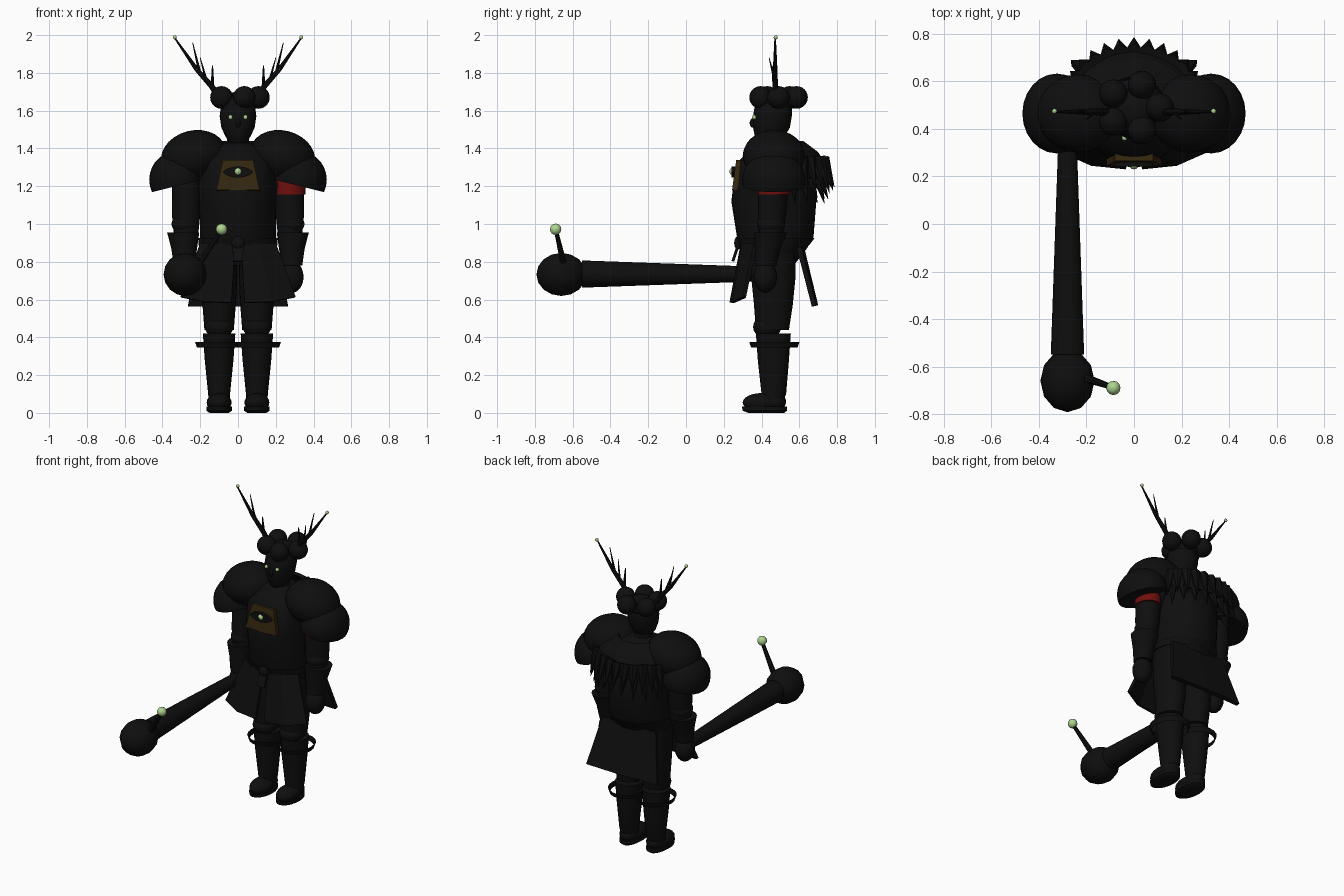
import bpy, bmesh, math, random
from mathutils import Vector, Matrix

if "Cube" in bpy.data.objects:
    bpy.data.objects.remove(bpy.data.objects["Cube"])

random.seed(4)


def mat(name, rgb):
    m = bpy.data.materials.new(name)
    m.diffuse_color = (*rgb, 1)
    m.use_nodes = True
    m.node_tree.nodes["Principled BSDF"].inputs["Base Color"].default_value = m.diffuse_color
    return m


BLACK = mat("black iron", (0.0045, 0.0045, 0.0045))
GREEN = mat("pale green glow", (0.42, 0.66, 0.28))
BRONZE = mat("dark bronze", (0.034, 0.020, 0.005))
RED = mat("dark red", (0.16, 0.005, 0.004))


def finish(name, bm, m=BLACK, smooth=True):
    bmesh.ops.recalc_face_normals(bm, faces=bm.faces)
    me = bpy.data.meshes.new(name)
    bm.to_mesh(me)
    bm.free()
    me.materials.append(m)
    ob = bpy.data.objects.new(name, me)
    bpy.context.collection.objects.link(ob)
    if smooth:
        bpy.ops.object.select_all(action='DESELECT')
        ob.select_set(True)
        bpy.context.view_layer.objects.active = ob
        bpy.ops.object.shade_smooth_by_angle(angle=math.radians(40))
    return ob


def ball(name, c, r, m=BLACK, seg=20, tilt=0, cut=None):
    """Ellipsoid, optionally tilted about y and trimmed by a plane (point, normal)."""
    if not isinstance(r, tuple):
        r = (r, r, r)
    bm = bmesh.new()
    bmesh.ops.create_uvsphere(bm, u_segments=seg, v_segments=seg // 2 + 2, radius=1)
    bm.transform(Matrix.Translation(c) @ Matrix.Rotation(tilt, 4, 'Y') @ Matrix.Diagonal((*r, 1)))
    if cut:
        geom = bm.verts[:] + bm.edges[:] + bm.faces[:]
        bmesh.ops.bisect_plane(bm, geom=geom, plane_co=cut[0], plane_no=cut[1], clear_inner=True)
        bmesh.ops.holes_fill(bm, edges=[e for e in bm.edges if e.is_boundary], sides=0)
    return finish(name, bm, m)


def rod(name, a, b, r1, r2, m=BLACK, seg=10):
    """Tapered cylinder from a to b."""
    a, b = Vector(a), Vector(b)
    d = b - a
    bm = bmesh.new()
    bmesh.ops.create_cone(bm, cap_ends=True, segments=seg, radius1=r1, radius2=r2, depth=d.length)
    bm.transform(Matrix.Translation((a + b) / 2) @ d.to_track_quat('Z', 'Y').to_matrix().to_4x4())
    return finish(name, bm, m)


def loft(name, rings, m=BLACK, seg=20, cap=True):
    """Elliptical rings (z, cx, rx, y_front, y_back) joined into a skin."""
    bm = bmesh.new()
    loops = []
    for z, cx, rx, y0, y1 in rings:
        loops.append([bm.verts.new((cx + rx * math.cos(2 * math.pi * i / seg),
                                    (y0 + y1) / 2 + (y1 - y0) / 2 * math.sin(2 * math.pi * i / seg), z))
                      for i in range(seg)])
    for p, q in zip(loops, loops[1:]):
        for i in range(seg):
            j = (i + 1) % seg
            bm.faces.new((p[i], p[j], q[j], q[i]))
    if cap:
        bm.faces.new(loops[0])
        bm.faces.new(loops[-1])
    return finish(name, bm, m)


def plate(name, top, bottom, t, m=BLACK):
    """Sheet between two matching polylines, given thickness t."""
    bm = bmesh.new()
    a = [bm.verts.new(p) for p in top]
    b = [bm.verts.new(p) for p in bottom]
    for i in range(len(a) - 1):
        bm.faces.new((a[i], a[i + 1], b[i + 1], b[i]))
    bmesh.ops.recalc_face_normals(bm, faces=bm.faces)
    bmesh.ops.solidify(bm, geom=bm.faces[:], thickness=t)
    return finish(name, bm, m, False)


# Torso, belt and neck
loft("torso_armour", [(0.78, 0, .17, .35, .57), (0.87, 0, .2, .29, .64), (0.93, 0, .2, .27, .675),
                      (1.12, 0, .205, .24, .69), (1.2, 0, .215, .25, .68), (1.33, 0, .21, .275, .64),
                      (1.41, 0, .13, .36, .58), (1.43, 0, .06, .4, .52)], seg=28)
loft("belt", [(0.885, 0, .208, .28, .65), (0.925, 0, .21, .265, .68)])
ball("belt_buckle", (0, .275, .9), (.035, .02, .035))
plate("centre_tongue", [(-.03, .285, .89), (.03, .285, .89)], [(-.025, .255, .8), (.025, .255, .8)], .015)
rod("neck", (0, .46, 1.38), (0, .455, 1.5), .06, .055, seg=16)

# Head and face
loft("head", [(1.43, 0, .04, .38, .48), (1.46, 0, .065, .365, .52), (1.51, 0, .088, .355, .55),
              (1.57, 0, .097, .355, .56), (1.63, 0, .09, .365, .56), (1.68, 0, .05, .4, .53)])
ball("nose", (0, .355, 1.535), (.014, .018, .025), seg=10)

# Ring of hair buns
for i in range(5):
    a = 2 * math.pi * i / 5
    ball("hair_bun", (.108 * math.cos(a), .49 + .1 * math.sin(a), 1.67), .06)
ball("hair_cap", (0, .48, 1.64), (.09, .09, .06))

# Chest ornament: bronze plate, dark eye, glowing pupil
plate("chest_plate", [(-.08, .266, 1.34), (.08, .266, 1.34)], [(-.115, .244, 1.18), (.115, .244, 1.18)], .03, BRONZE)
bm = bmesh.new()
pts = [(.08 * math.cos(t), .03 * math.copysign(abs(math.sin(t)) ** 1.4, math.sin(t)))
       for t in (2 * math.pi * i / 16 for i in range(16))]
f = bm.faces.new([bm.verts.new((x, .262, 1.275 + z)) for x, z in pts])
ext = bmesh.ops.extrude_face_region(bm, geom=[f])
bmesh.ops.translate(bm, vec=(0, -.02, 0), verts=[v for v in ext["geom"] if isinstance(v, bmesh.types.BMVert)])
finish("chest_eye", bm, BLACK, False)
ball("chest_pupil", (0, .25, 1.278), .02, GREEN, 12)

# Fur mantle over the upper back, with hanging spikes
mantle = [(1.44, .13, .62, .42), (1.38, .24, .70, .38), (1.31, .285, .745, .36), (1.24, .27, .73, .38)]
N = 18
rows = []
for z, rx, yb, y0 in mantle:
    rows.append([(rx * math.cos(math.pi * i / N), .5 + (yb - .5) * math.sin(math.pi * i / N), z)
                 for i in range(N + 1)])
for p, q in zip(rows, rows[1:]):
    plate("fur_mantle", p, q, .02)
for ring, (z, rx, ry, n) in enumerate([(1.31, .275, .24, 13), (1.25, .25, .21, 10)]):
    for i in range(n):
        a = math.pi * (.1 + .8 * i / (n - 1))
        base = Vector((rx * math.cos(a), .5 + ry * math.sin(a), z))
        out = Vector((.035 * math.cos(a), .045 * math.sin(a), -.13 + random.uniform(-.02, .02)))
        rod("fur_spike", base - out * .3, base + out, .034, .001, seg=6)

# Skirt: back panel and two wrapping front panels
plate("back_skirt", [(-.2, .61, .88), (0, .625, .88), (.2, .61, .88)],
      [(-.265, .69, .57), (0, .7, .57), (.265, .69, .57)], .025)

for s in (-1, 1):
    plate("front_skirt", [(s * .015, .29, .9), (s * .11, .295, .9), (s * .2, .36, .9)],
          [(s * .035, .23, .585), (s * .18, .245, .59), (s * .305, .30, .615)], .02)

    # Eyes
    ball("eye", (s * .04, .362, 1.565), .012, GREEN, 10)

    # Antlers with glowing tips
    path = [(.1, 1.67, .016), (.14, 1.73, .015), (.22, 1.82, .012), (.335, 1.985, .004)]
    for (x, z, r), (x2, z2, r2) in zip(path, path[1:]):
        rod("antler", (s * x, .472, z), (s * x2, .472, z2), r, r2, seg=8)
    rod("antler_tine", (s * .135, .47, 1.71), (s * .135, .455, 1.84), .011, .003, seg=8)
    rod("antler_tine", (s * .2, .472, 1.79), (s * .24, .472, 1.96), .009, .002, seg=8)
    rod("antler_tine", (s * .165, .472, 1.75), (s * .2, .44, 1.88), .008, .002, seg=8)
    ball("antler_tip", (s * .335, .475, 1.988), .011, GREEN, 10)

    # Pauldrons: upper dome and trimmed lower dome
    ball("upper_pauldron", (s * .235, .465, 1.36), (.175, .165, .135), seg=24, tilt=s * .25)
    ball("lower_pauldron", (s * .325, .465, 1.235), (.145, .168, .15), seg=24,
         cut=((s * .45, .46, 1.17), (s * .25, 0, 1)))

    # Arm, elbow, gauntlet and hand
    loft("upper_arm", [(.95, s * .275, .065, .385, .515), (1.05, s * .275, .075, .38, .53),
                       (1.3, s * .27, .08, .385, .55)])
    ball("elbow", (s * .28, .45, 1.0), (.072, .075, .055))
    loft("gauntlet", [(.78, s * .285, .055, .365, .48), (.87, s * .285, .068, .365, .5),
                      (.955, s * .29, .085, .36, .535), (.955, s * .285, .06, .39, .51)])
    ball("hand", (s * .285, .42, .72), (.062, .062, .085))

    # Legs
    loft("thigh", [(.44, s * .1, .078, .37, .545), (.57, s * .1, .088, .36, .565), (.72, s * .1, .096, .345, .58),
                   (.85, s * .1, .095, .34, .58)])
    ball("knee", (s * .1, .43, .455), (.075, .075, .06))
    loft("greave", [(.05, s * .1, .055, .4, .51), (.1, s * .1, .058, .4, .53), (.28, s * .1, .076, .38, .545),
                    (.42, s * .1, .086, .37, .555)])
    loft("knee_hoop", [(.345, s * .105, .112, .345, .59), (.375, s * .105, .122, .335, .6),
                       (.372, s * .105, .112, .343, .592), (.345, s * .105, .108, .35, .585)], cap=False)
    ball("boot", (s * .1, .40, .055), (.066, .1, .05))
    ball("heel", (s * .1, .465, .06), (.058, .065, .05))
    loft("sole", [(0.0, s * .1, .05, .33, .52), (.012, s * .1, .068, .3, .535), (.035, s * .1, .068, .295, .535)])

# Red armband on one arm
loft("armband", [(1.155, .275, .082, .38, .55), (1.24, .275, .086, .38, .555)], RED)

# Club held forward, with a glowing sprig
rod("club_shaft", (-.28, .46, .735), (-.28, -.55, .735), .036, .072, seg=14)
ball("club_head", (-.28, -.66, .733), (.114, .132, .114), seg=12)
rod("club_sprig", (-.2, -.65, .8), (-.088, -.688, .965), .018, .011, seg=8)
ball("club_light", (-.087, -.69, .972), .03, GREEN, 12)
